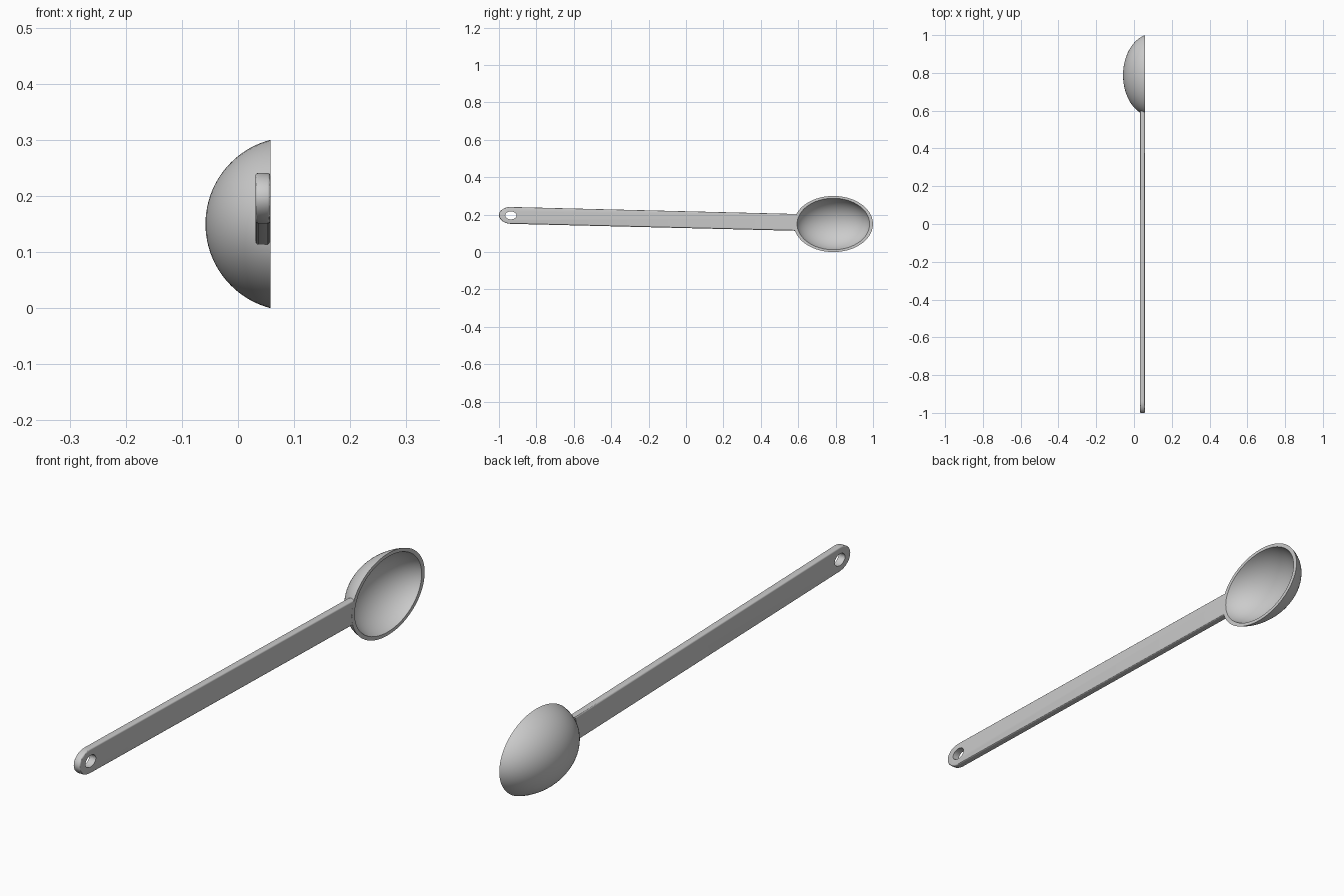
import bpy
import bmesh
from math import asin, cos, pi, sin, sqrt
from mathutils import Matrix, Vector

default = bpy.data.objects.get("Cube")
if default:
    bpy.data.objects.remove(default, do_unlink=True)

STRETCH = 1.41          # everything is elongated along y
RIM_X = 0.058           # plane of the open rim
BOWL_Y, BOWL_Z = 0.788, 0.15
HALF_W = 0.045          # half width of the handle
TIP_Y, TIP_Z = -0.9365, 0.196
SLOPE = -0.0245         # slight downward tilt of the handle

grey = bpy.data.materials.new("plain grey")
grey.use_nodes = True
color = (0.6, 0.6, 0.6, 1)
grey.diffuse_color = color
grey.node_tree.nodes["Principled BSDF"].inputs["Base Color"].default_value = color


def add_object(name, bm):
    bmesh.ops.recalc_face_normals(bm, faces=bm.faces)
    mesh = bpy.data.meshes.new(name)
    bm.to_mesh(mesh)
    bm.free()
    mesh.materials.append(grey)
    obj = bpy.data.objects.new(name, mesh)
    bpy.context.collection.objects.link(obj)
    return obj


def smooth(obj):
    bpy.ops.object.select_all(action="DESELECT")
    obj.select_set(True)
    bpy.context.view_layer.objects.active = obj
    bpy.ops.object.shade_smooth_by_angle(angle=pi / 6)


def prism(outline, x0, x1):
    """Extrude a (y, z) outline from x0 to x1."""
    bm = bmesh.new()
    face = bm.faces.new([bm.verts.new((x0, y, z)) for y, z in outline])
    new = bmesh.ops.extrude_face_region(bm, geom=[face])["geom"]
    bmesh.ops.translate(bm, vec=(x1 - x0, 0, 0),
                        verts=[v for v in new if isinstance(v, bmesh.types.BMVert)])
    return bm


def center_z(y):
    return TIP_Z + SLOPE * (y - TIP_Y)


# Bowl: hollow spherical cap, spun around x and stretched along y
def cap_arc(radius, center, steps=20):
    end = asin(sqrt(radius ** 2 - (RIM_X - center) ** 2) / radius)
    return [Vector((center - radius * cos(end * i / steps), 0,
                    radius * sin(end * i / steps))) for i in range(steps + 1)]


depth, half = 0.116, 0.15
radius = (half ** 2 + depth ** 2) / (2 * depth)
center = RIM_X - depth + radius
profile = cap_arc(radius, center) + cap_arc(radius - 0.012, center)[::-1]

bm = bmesh.new()
verts = [bm.verts.new(p) for p in profile]
edges = [bm.edges.new(pair) for pair in zip(verts, verts[1:])]
bmesh.ops.spin(bm, geom=verts + edges, cent=(0, 0, 0), axis=(1, 0, 0),
               angle=2 * pi, steps=72)
bmesh.ops.remove_doubles(bm, verts=bm.verts, dist=0.0001)
bmesh.ops.transform(bm, verts=bm.verts, matrix=Matrix.Translation((0, BOWL_Y, BOWL_Z))
                    @ Matrix.Diagonal((1, STRETCH, 1, 1)))
smooth(add_object("bowl", bm))

# Handle: rounded tip, tilted strip, end curved to sit inside the bowl wall
outline = []
for i in range(25):
    a = pi / 2 + pi * i / 24
    y = TIP_Y + HALF_W * STRETCH * cos(a)
    outline.append((y, center_z(y) + HALF_W * sin(a)))
for i in range(9):
    t = HALF_W * (i / 4 - 1)
    y = BOWL_Y - STRETCH * sqrt((half - 0.008) ** 2 - t ** 2)
    outline.append((y, center_z(y) + t))

bm = prism(outline, 0.031, RIM_X - 0.0003)
rim_edges = [e for e in bm.edges
             if abs(e.verts[0].co.x - e.verts[1].co.x) < 0.001
             and min(v.co.y for v in e.verts) < 0.5]
bmesh.ops.bevel(bm, geom=rim_edges, offset=0.005, segments=3, profile=0.5,
                affect="EDGES")
handle = add_object("handle", bm)

# Hanging hole through the tip
hole = [(TIP_Y + 0.03 * cos(2 * pi * i / 32), TIP_Z + 0.0213 * sin(2 * pi * i / 32))
        for i in range(32)]
cutter = add_object("hole_cutter", prism(hole, 0, 0.1))
cut = handle.modifiers.new("hanging hole", "BOOLEAN")
cut.object = cutter
cut.operation = "DIFFERENCE"
cut.solver = "EXACT"
smooth(handle)
bpy.context.view_layer.objects.active = handle
bpy.ops.object.modifier_move_to_index(modifier=cut.name, index=0)
bpy.ops.object.modifier_apply(modifier=cut.name)
bpy.data.objects.remove(cutter, do_unlink=True)
